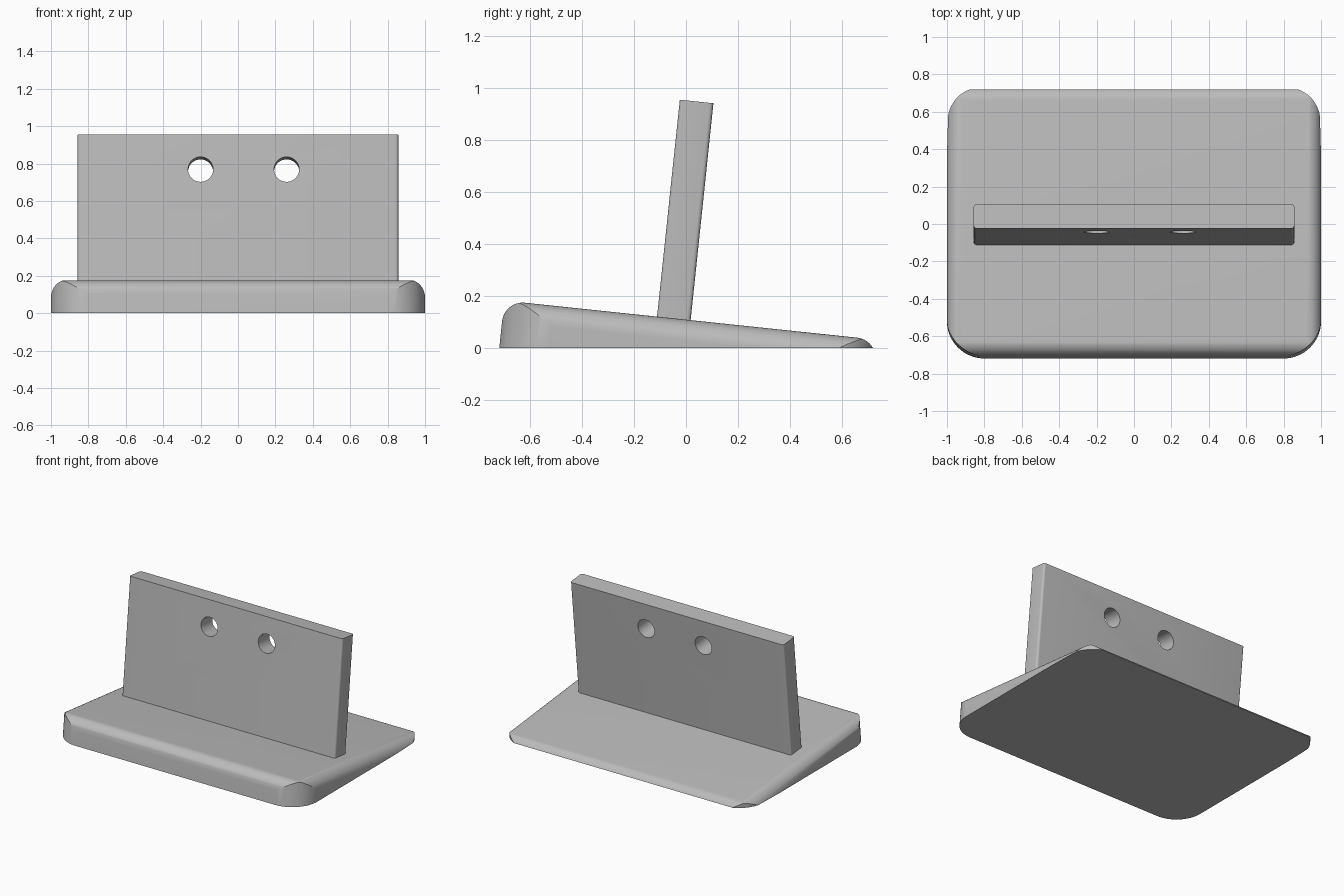
import bpy
import bmesh
from math import cos, sin, pi, radians
from mathutils import Matrix, Vector

TILT = Matrix.Translation((0, 0, 0.109)) @ Matrix.Rotation(radians(-6), 4, 'X')
FRONT, BACK, HALF_W = -0.703, 0.742, 1.0
EDGE_R, CORNER_R = 0.08, 0.2

if "Cube" in bpy.data.objects:
    bpy.data.objects.remove(bpy.data.objects["Cube"])

grey = bpy.data.materials.new("plain grey")
grey.use_nodes = True
COLOUR = (0.5, 0.5, 0.5, 1)
grey.diffuse_color = COLOUR
grey.node_tree.nodes["Principled BSDF"].inputs["Base Color"].default_value = COLOUR


def rounded_rect(a0, a1, b0, b1, radii, steps=16):
    """Outline with radii given from lower left, counter-clockwise."""
    pts = []
    corners = [(a0, b0, 1, 1), (a1, b0, -1, 1), (a1, b1, -1, -1), (a0, b1, 1, -1)]
    for i, (a, b, sa, sb) in enumerate(corners):
        r = radii[i]
        if r == 0:
            pts.append((a, b))
            continue
        for k in range(steps + 1):
            t = pi + i * pi / 2 + k / steps * pi / 2
            pts.append((a + sa * r + r * cos(t), b + sb * r + r * sin(t)))
    return pts


def prism(name, outline, axis, lo, hi):
    """Extrude an outline along one axis of the tilted frame."""
    place = {'X': lambda a, b, d: (d, a, b),
             'Y': lambda a, b, d: (a, d, b),
             'Z': lambda a, b, d: (a, b, d)}[axis]
    bm = bmesh.new()
    face = bm.faces.new([bm.verts.new(place(a, b, lo)) for a, b in outline])
    ext = bmesh.ops.extrude_face_region(bm, geom=[face])
    moved = [g for g in ext["geom"] if isinstance(g, bmesh.types.BMVert)]
    bmesh.ops.translate(bm, verts=moved, vec=Vector(place(0, 0, hi - lo)))
    bmesh.ops.recalc_face_normals(bm, faces=bm.faces)
    mesh = bpy.data.meshes.new(name)
    bm.to_mesh(mesh)
    bm.free()
    mesh.materials.append(grey)
    obj = bpy.data.objects.new(name, mesh)
    bpy.context.collection.objects.link(obj)
    obj.matrix_world = TILT
    return obj


def carve(obj, cutters, operation):
    """Apply boolean cutters and remove them."""
    for cutter in cutters:
        mod = obj.modifiers.new("carve", 'BOOLEAN')
        mod.operation, mod.solver, mod.object = operation, 'EXACT', cutter
    bpy.context.view_layer.update()
    graph = bpy.context.evaluated_depsgraph_get()
    result = bpy.data.meshes.new_from_object(obj.evaluated_get(graph))
    obj.modifiers.clear()
    obj.data = result
    for cutter in cutters:
        bpy.data.objects.remove(cutter)


def smooth(obj):
    bpy.ops.object.select_all(action='DESELECT')
    obj.select_set(True)
    bpy.context.view_layer.objects.active = obj
    bpy.ops.object.shade_smooth_by_angle(angle=radians(25))


# Wedge base: rounded top edges in both directions, trimmed by rounded corners
top_round = (0, 0, EDGE_R, EDGE_R)
base = prism("base", rounded_rect(-HALF_W, HALF_W, -0.5, 0, top_round), 'Y', -1, 1)
lengthwise = prism("length_trim", rounded_rect(FRONT, BACK, -0.6, 0, top_round),
                   'X', -1.2, 1.2)
gap = 0.0005
corners = prism("corner_trim",
                rounded_rect(-HALF_W - gap, HALF_W + gap, FRONT - gap, BACK + gap,
                             [CORNER_R] * 4), 'Z', -0.7, 0.3)
carve(base, [lengthwise, corners], 'INTERSECT')

# Flat underside level with the ground
bm = bmesh.new()
bm.from_mesh(base.data)
bm.transform(TILT)
cut = bmesh.ops.bisect_plane(bm, geom=bm.verts[:] + bm.edges[:] + bm.faces[:],
                             plane_co=(0, 0, 0), plane_no=(0, 0, 1), clear_inner=True)
rim = [g for g in cut["geom_cut"] if isinstance(g, bmesh.types.BMEdge)]
bmesh.ops.contextual_create(bm, geom=rim)
bmesh.ops.recalc_face_normals(bm, faces=bm.faces)
bm.to_mesh(base.data)
bm.free()
base.matrix_world = Matrix.Identity(4)
smooth(base)

# Upright back plate with two round holes
plate = prism("back_plate", rounded_rect(-0.857, 0.857, -0.112, 0.018, [0.015] * 4, 6),
              'Z', -0.02, 0.839)
holes = [prism("hole_cutter", rounded_rect(x - 0.067, x + 0.067, 0.585, 0.719,
                                           [0.0669] * 4, 12), 'Y', -0.3, 0.3)
         for x in (-0.2, 0.26)]
carve(plate, holes, 'DIFFERENCE')
smooth(plate)
